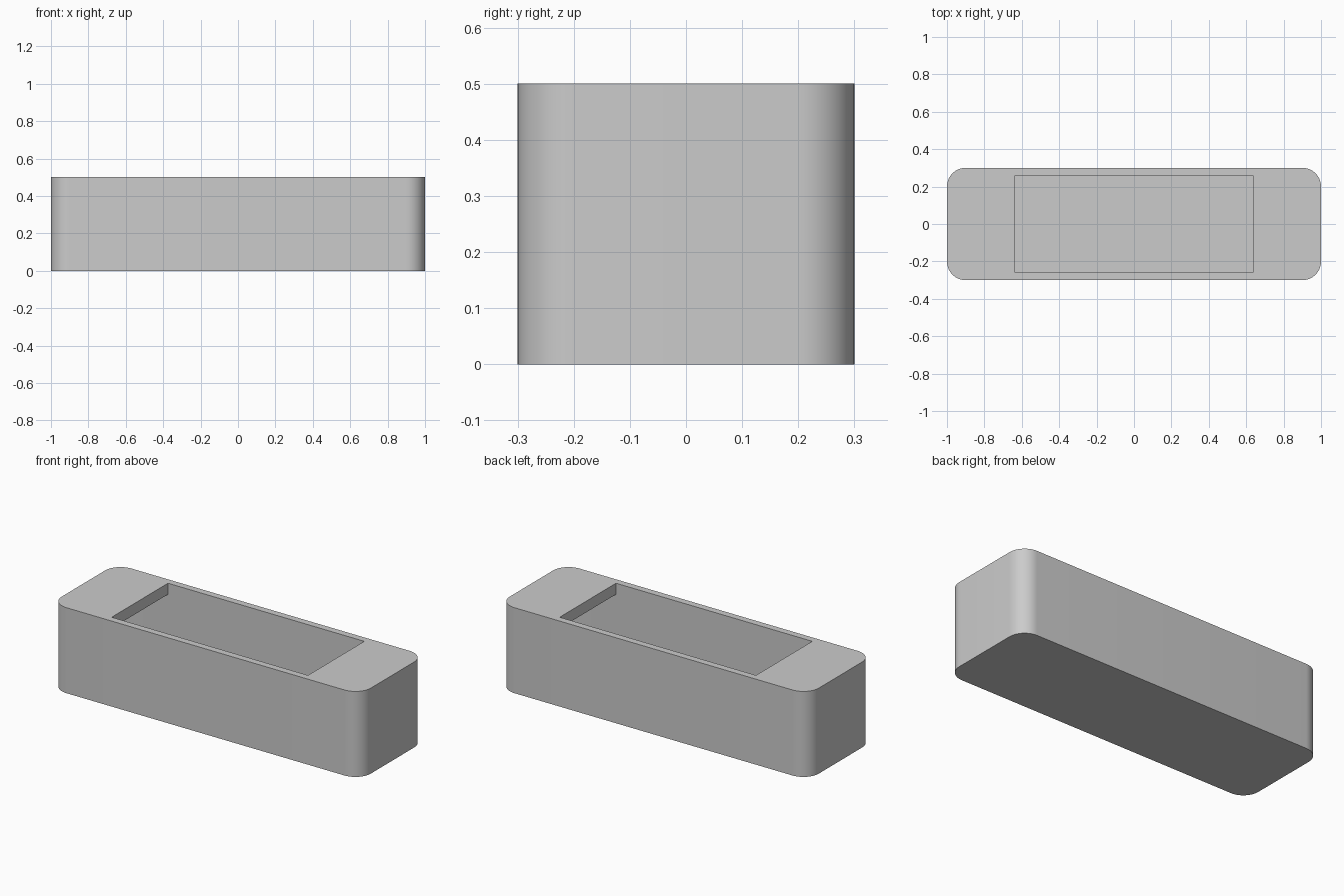
import bpy, bmesh, math

cube = bpy.data.objects.get("Cube")
if cube:
    bpy.data.objects.remove(cube, do_unlink=True)

# Outer size, wall thickness, corner radius and opening
HALF_X, HALF_Y, HEIGHT = 1.0, 0.3, 0.5
WALL, RADIUS, STEPS = 0.04, 0.1, 14
OPEN_X, LID = 0.635, 0.065

grey = bpy.data.materials.new("plain grey")
grey.use_nodes = True
colour = (0.6, 0.6, 0.6, 1)
grey.diffuse_color = colour
grey.node_tree.nodes["Principled BSDF"].inputs["Base Color"].default_value = colour


def rounded_end(hx, hy, r):
    """Half outline of a rounded rectangle, corners only."""
    pts = []
    for sy, start in ((-1, -90), (1, 0)):
        for i in range(STEPS + 1):
            a = math.radians(start + 90 * i / STEPS)
            pts.append((hx - r + r * math.cos(a), sy * (hy - r) + r * math.sin(a)))
    return pts


def add_face(bm, pts):
    bm.faces.new([bm.verts.new(p) for p in pts])


def at(pts, z, side):
    return [(side * x, y, z) for x, y in pts]


def add_wall(bm, pts, z0, z1, side):
    for a, b in zip(pts, pts[1:]):
        add_face(bm, at([a, b], z0, side) + at([b, a], z1, side))


inner_y = HALF_Y - WALL
outer = [(0, -HALF_Y)] + rounded_end(HALF_X, HALF_Y, RADIUS) + [(0, HALF_Y)]
opening = [(0, -inner_y), (OPEN_X, -inner_y), (OPEN_X, inner_y), (0, inner_y)]
overhang = [opening[1]] + rounded_end(HALF_X - WALL, inner_y, RADIUS - WALL) + [opening[2]]
cavity = [opening[0]] + overhang + [opening[3]]
ceiling = HEIGHT - LID

# Hollow box: each half is built the same way and welded in the middle
bm = bmesh.new()
for side in (-1, 1):
    add_wall(bm, outer, 0, HEIGHT, side)
    add_face(bm, at(outer, 0, side))
    add_face(bm, at(outer + opening[::-1], HEIGHT, side))
    add_wall(bm, opening, ceiling, HEIGHT, side)
    add_face(bm, at(overhang, ceiling, side))
    add_wall(bm, cavity, WALL, ceiling, side)
    add_face(bm, at(cavity, WALL, side))
bmesh.ops.remove_doubles(bm, verts=bm.verts[:], dist=0.0005)
bmesh.ops.recalc_face_normals(bm, faces=bm.faces[:])

mesh = bpy.data.meshes.new("hollow_box")
bm.to_mesh(mesh)
bm.free()
mesh.materials.append(grey)
box = bpy.data.objects.new("hollow_box", mesh)
bpy.context.collection.objects.link(box)

bpy.ops.object.select_all(action="DESELECT")
box.select_set(True)
bpy.context.view_layer.objects.active = box
bpy.ops.object.shade_smooth_by_angle(angle=math.radians(30))
